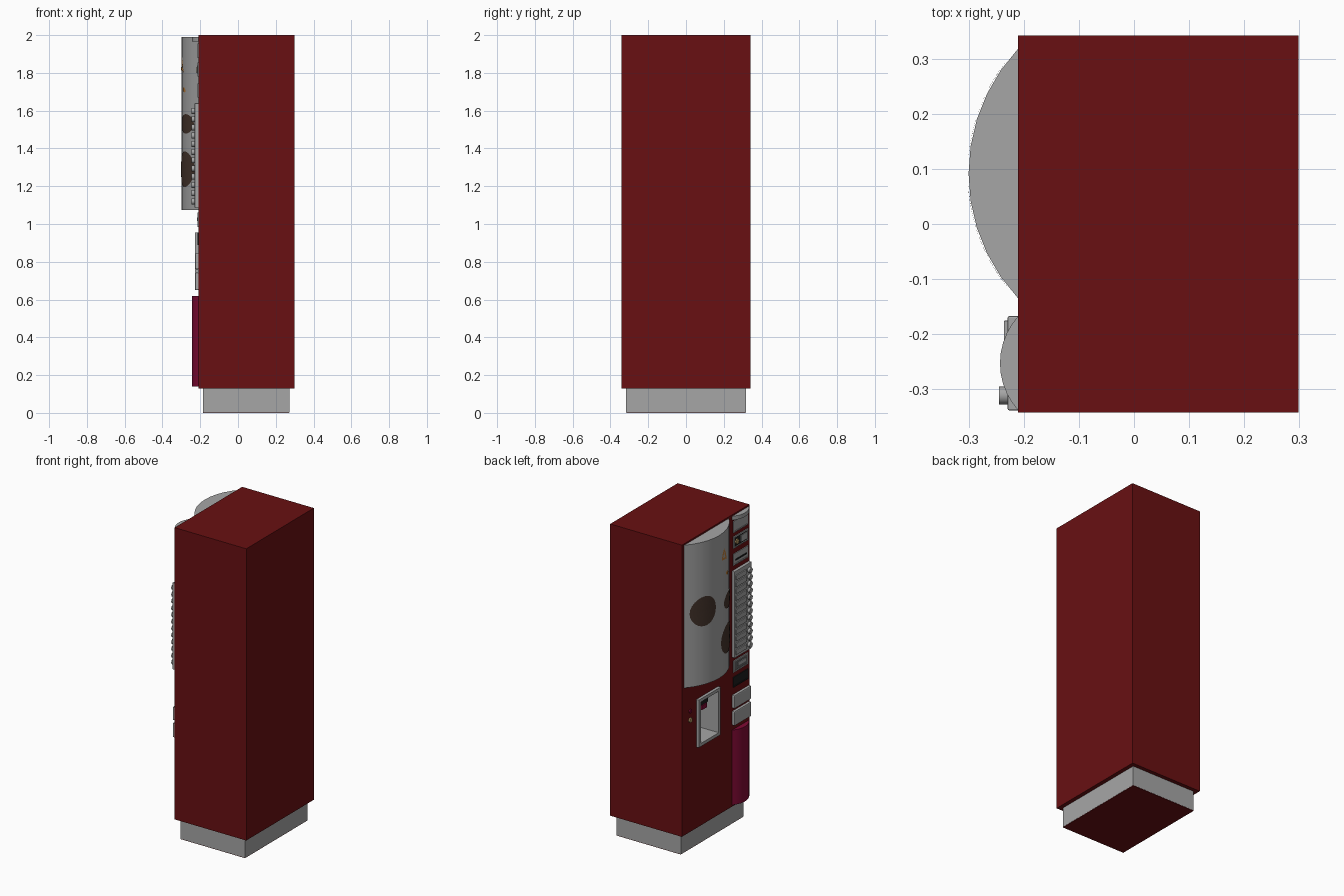
import bpy, bmesh, math
from mathutils import Matrix, Vector

if "Cube" in bpy.data.objects:
    bpy.data.objects.remove(bpy.data.objects["Cube"])

FX = -0.21                      # plane of the machine's face, which looks toward -x


def mat(name, r, g, b):
    m = bpy.data.materials.new(name)
    m.diffuse_color = (r, g, b, 1)
    m.use_nodes = True
    m.node_tree.nodes["Principled BSDF"].inputs["Base Color"].default_value = m.diffuse_color
    return m


RED = mat("dark_red", 0.14, 0.005, 0.006)
GREY = mat("grey", 0.38, 0.38, 0.38)
CRIMSON = mat("crimson", 0.22, 0.003, 0.035)
BROWN = mat("bean_brown", 0.06, 0.035, 0.025)
ORANGE = mat("orange", 0.5, 0.2, 0.04)
BLACK = mat("black", 0.012, 0.012, 0.012)
BRASS = mat("brass", 0.45, 0.3, 0.12)
DARK = mat("dark_grey", 0.12, 0.12, 0.12)


def finish(bm, name, material, smooth=False):
    bmesh.ops.recalc_face_normals(bm, faces=bm.faces)
    me = bpy.data.meshes.new(name)
    bm.to_mesh(me)
    bm.free()
    me.materials.append(material)
    ob = bpy.data.objects.new(name, me)
    bpy.context.collection.objects.link(ob)
    if smooth:
        bpy.ops.object.select_all(action='DESELECT')
        ob.select_set(True)
        bpy.context.view_layer.objects.active = ob
        bpy.ops.object.shade_smooth_by_angle(angle=math.radians(35))
    return ob


def box(name, x, y, z, material, bevel=0):
    bm = bmesh.new()
    size = [b - a for a, b in (x, y, z)]
    mid = [(a + b) / 2 for a, b in (x, y, z)]
    bmesh.ops.create_cube(bm, size=1, matrix=Matrix.Translation(mid) @ Matrix.Diagonal((*size, 1)))
    if bevel:
        bmesh.ops.bevel(bm, geom=bm.edges[:], offset=bevel, segments=2, profile=0.5, affect='EDGES')
    return finish(bm, name, material)


def frame(name, x, y, z, w, material):
    """Rectangular ring on the face, border width w."""
    bm = bmesh.new()
    loops = []
    for xx in x:
        for d in (0, w):
            loops.append([bm.verts.new((xx, yy, zz)) for yy, zz in (
                (y[0] + d, z[0] + d), (y[1] - d, z[0] + d), (y[1] - d, z[1] - d), (y[0] + d, z[1] - d))])
    of, inf, ob, inb = loops
    for a, b in ((of, inf), (inf, inb), (inb, ob), (ob, of)):
        for i in range(4):
            j = (i + 1) % 4
            bm.faces.new((a[i], a[j], b[j], b[i]))
    return finish(bm, name, material)


def button(name, x, y, z, r, material, n=14):
    """Short cylinder pointing out along x."""
    bm = bmesh.new()
    m = Matrix.Translation(((x[0] + x[1]) / 2, y, z)) @ Matrix.Rotation(math.pi / 2, 4, 'Y')
    bmesh.ops.create_cone(bm, cap_ends=True, segments=n, radius1=r, radius2=r, depth=x[1] - x[0], matrix=m)
    return finish(bm, name, material, True)


def arc(y0, y1, peak):
    half, sag = (y1 - y0) / 2, FX - peak
    r = (half * half + sag * sag) / (2 * sag)
    return r, peak + r, (y0 + y1) / 2, math.asin(half / r)


def bowed_panel(name, y0, y1, peak, z0, z1, material, n=10):
    r, cx, cy, a = arc(y0, y1, peak)
    bm = bmesh.new()
    pts = [(cx - r * math.cos(t), cy + r * math.sin(t)) for t in (-a + 2 * a * i / n for i in range(n + 1))]
    pts = [(FX + 0.01, y0)] + pts + [(FX + 0.01, y1)]
    f = bm.faces.new([bm.verts.new((x, y, z0)) for x, y in pts])
    ext = bmesh.ops.extrude_face_region(bm, geom=[f])
    bmesh.ops.translate(bm, vec=(0, 0, z1 - z0), verts=[v for v in ext['geom'] if isinstance(v, bmesh.types.BMVert)])
    return finish(bm, name, material, True)


DOOR = (-0.135, 0.318, -0.30)


def decal(name, y, z, ry, rz, material, tilt=0, n=24, rings=5):
    """Thin oval wrapped on the bowed door."""
    r, cx, cy, _ = arc(*DOOR)
    bm = bmesh.new()

    def point(k, t):
        u, v = ry * k * math.cos(t), rz * k * math.sin(t)
        yy = y + u * math.cos(tilt) - v * math.sin(tilt)
        zz = z + u * math.sin(tilt) + v * math.cos(tilt)
        return bm.verts.new((cx - math.sqrt((r + 0.0015) ** 2 - (yy - cy) ** 2), yy, zz))
    centre = point(0, 0)
    prev = None
    for k in range(1, rings + 1):
        ring = [point(k / rings, 2 * math.pi * i / n) for i in range(n)]
        for i in range(n):
            j = (i + 1) % n
            bm.faces.new((centre, ring[j], ring[i]) if prev is None else (prev[i], prev[j], ring[j], ring[i]))
        prev = ring
    ob = finish(bm, name, material)
    if ob.data.polygons[0].normal.x > 0:
        ob.data.flip_normals()
    return ob


# cabinet with the cup bay cut into it
CY, CZ = (-0.026, 0.195), (0.65, 0.955)
body = box("cabinet", (FX, 0.298), (-0.342, 0.342), (0.13, 2.0), RED)
cutter = box("bay_cutter", (FX - 0.1, FX + 0.14), (CY[0] + .015, CY[1] - .015), (CZ[0] + .015, CZ[1] - .015), RED)
mod = body.modifiers.new("bay", 'BOOLEAN')
mod.object, mod.operation, mod.solver = cutter, 'DIFFERENCE', 'EXACT'
bpy.context.view_layer.objects.active = body
bpy.ops.object.modifier_apply(modifier="bay")
bpy.data.objects.remove(cutter)

# plinth
box("plinth", (-0.185, 0.272), (-0.317, 0.317), (0.003, 0.14), GREY)
box("plinth_underside", (-0.184, 0.271), (-0.316, 0.316), (0, 0.004), RED)

# cup bay: liner, surround, nozzle
iy, iz = (CY[0] + .015, CY[1] - .015), (CZ[0] + .015, CZ[1] - .015)
box("bay_back", (FX + .13, FX + .139), iy, iz, GREY)
for i, yy in enumerate(iy):
    box(f"bay_side_{i}", (FX, FX + .135), (yy - .004, yy + .004), iz, GREY)
for i, zz in enumerate(iz):
    box(f"bay_shelf_{i}", (FX, FX + .135), iy, (zz - .004, zz + .004), GREY)
frame("bay_surround", (-0.228, FX + .004), CY, CZ, 0.02, GREY)
box("nozzle_block", (FX + .01, FX + .09), (0.06, 0.15), (0.885, 0.935), BLACK, 0.006)
box("nozzle_trim", (FX + .005, FX + .06), (0.08, 0.13), (0.86, 0.888), CRIMSON)
button("door_lamp", (-0.217, FX + .002), 0.26, 0.905, 0.012, CRIMSON)
button("door_lock", (-0.219, FX + .002), 0.26, 0.848, 0.015, BRASS)

# bowed display door and its printed beans
bowed_panel("display_door", *DOOR, 1.075, 1.99, GREY)
for i, (y, z, ry, rz) in enumerate(((0.21, 1.545, .085, .095), (-0.02, 1.29, .095, .095), (-0.035, 1.53, .075, .052))):
    decal(f"printed_bean_{i}", y, z, ry, rz, BROWN)
for i, (y, z, ry, rz, t) in enumerate(((0.05, 1.85, .008, .04, .4), (0.02, 1.84, .008, .04, -.4),
                                       (0.035, 1.82, .03, .007, .2), (-0.01, 1.71, .022, .012, .3))):
    decal(f"printed_swirl_{i}", y, z, ry, rz, ORANGE, t, 12, 3)

# control column: bowed cap, bowed lower panel
COL = (-0.338, -0.167)
bowed_panel("column_cap", *COL, -0.243, 1.965, 1.99, GREY)
bowed_panel("lower_column_panel", *COL, -0.243, 0.14, 0.62, CRIMSON)

# display and coin windows
for name, z, inner in (("top_window", (1.88, 1.955), GREY), ("coin_window", (1.78, 1.855), BLACK),
                       ("note_window", (1.67, 1.745), GREY), ("card_window", (0.985, 1.06), DARK),
                       ("return_window", (0.89, 0.955), BLACK)):
    y = (COL[0] + .012, COL[1] - .008)
    frame(name + "_frame", (-0.215, FX + .004), y, z, 0.008, BLACK if inner is BLACK and z[0] < 1 else GREY)
    box(name + "_pane", (-0.2125, FX + .003), (y[0] + .007, y[1] - .007), (z[0] + .007, z[1] - .007), inner)
button("coin_slot", (-0.22, FX), -0.21, 1.815, 0.016, BRASS)
box("coin_plate", (-0.217, FX), (-0.31, -0.25), (1.797, 1.838), GREY)
box("card_slot", (-0.217, FX), (-0.30, -0.22), (1.015, 1.035), GREY)
box("note_slot", (-0.215, FX), (-0.31, -0.20), (1.695, 1.705), BLACK)

# selection keypad: label strip and round button per row
box("keypad_plate", (-0.229, FX + .004), COL, (1.085, 1.64), GREY, 0.003)
for i in range(12):
    z = 1.12 + i * 0.0435
    box(f"label_{i}", (-0.236, -0.225), (-0.283, -0.175), (z - .015, z + .015), GREY, 0.002)
    button(f"key_{i}", (-0.245, -0.225), -0.311, z, 0.016, GREY)

# lower grey drawers
box("upper_drawer", (-0.228, FX + .004), COL, (0.76, 0.845), GREY, 0.006)
box("lower_drawer", (-0.228, FX + .004), COL, (0.65, 0.742), GREY, 0.006)
